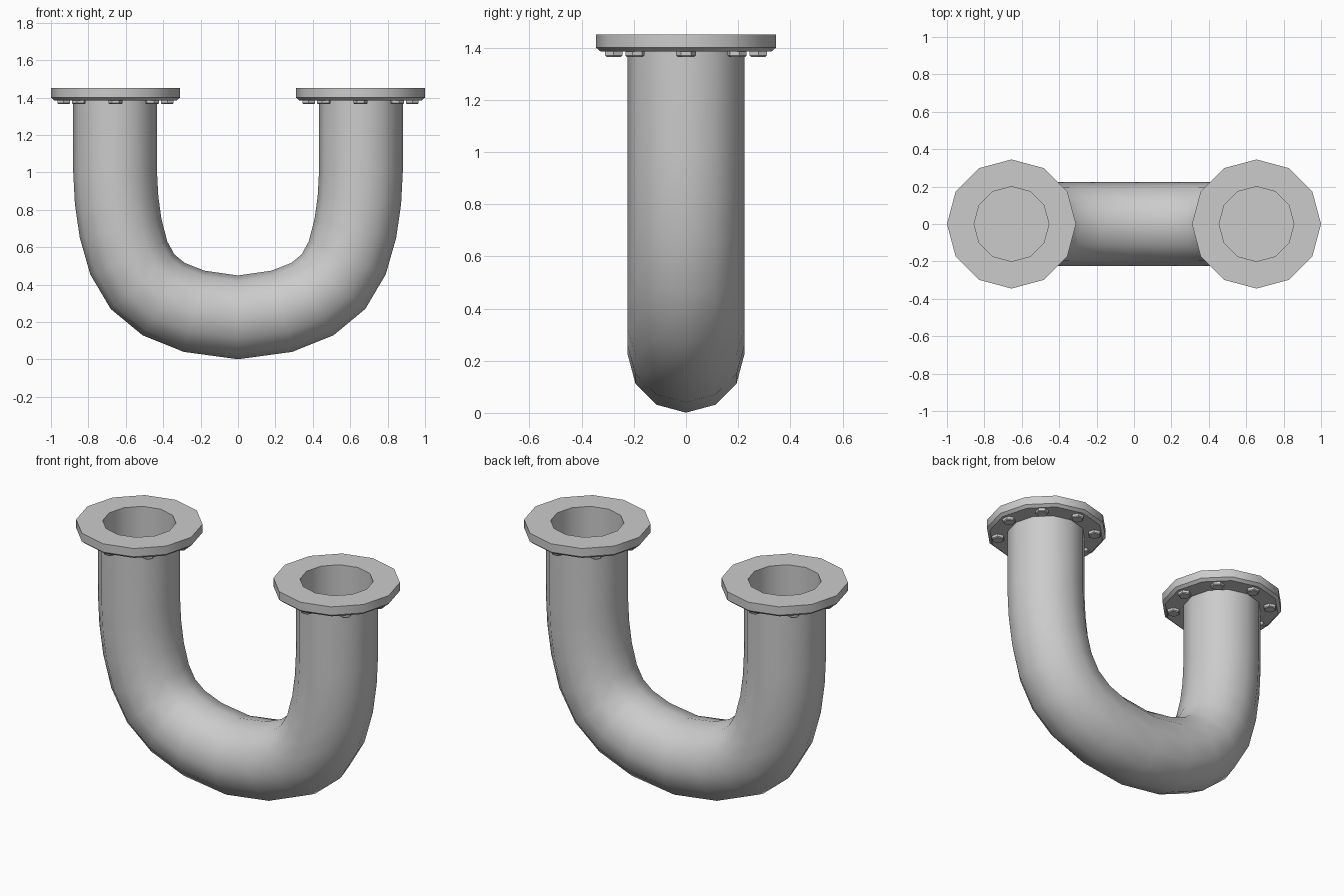
import bpy, bmesh, math
from mathutils import Vector

if "Cube" in bpy.data.objects:
    bpy.data.objects.remove(bpy.data.objects["Cube"])

SIDES = 12
LEG_X = 0.655


def loft(name, rings, cap_end=False, angle=50):
    """Skin a list of closed rings with quads."""
    bm = bmesh.new()
    vs = [[bm.verts.new(p) for p in ring] for ring in rings]
    n = len(rings[0])
    for lo, hi in zip(vs, vs[1:]):
        for k in range(n):
            j = (k + 1) % n
            bm.faces.new((lo[k], lo[j], hi[j], hi[k]))
    if cap_end:
        bm.faces.new(vs[-1])
    mesh = bpy.data.meshes.new(name)
    bm.to_mesh(mesh)
    bm.free()
    ob = bpy.data.objects.new(name, mesh)
    bpy.context.collection.objects.link(ob)
    bpy.ops.object.select_all(action='DESELECT')
    ob.select_set(True)
    bpy.context.view_layer.objects.active = ob
    bpy.ops.object.shade_smooth_by_angle(angle=math.radians(angle))
    return ob


def circle(cx, cy, r, z, n=SIDES, turn=0.0):
    return [(cx + r * math.cos(turn + math.tau * k / n),
             cy + r * math.sin(turn + math.tau * k / n), z) for k in range(n)]


# U-shaped pipe: (outer x, outer z, inner x, inner z) of each section, right half
half = [(0, 0, 0, 0.45),
        (0.29, 0.04, 0.18, 0.475),
        (0.51, 0.13, 0.285, 0.515),
        (0.68, 0.27, 0.34, 0.56),
        (0.79, 0.455, 0.378, 0.63),
        (0.845, 0.65, 0.41, 0.75),
        (0.87, 0.83, 0.428, 0.87),
        (0.88, 1.0, 0.434, 1.0),
        (0.88, 1.39, 0.434, 1.39)]
path = [(-a, b, -c, d) for a, b, c, d in half[:0:-1]] + half
rings = []
for ox, oz, ix, iz in path:
    mid = Vector(((ox + ix) / 2, 0, (oz + iz) / 2))
    out = Vector((ox - ix, 0, oz - iz)).normalized()
    rings.append([mid + 0.224 * (math.cos(a) * out + math.sin(a) * Vector((0, 1, 0)))
                  for a in (math.tau * k / SIDES for k in range(SIDES))])
loft("pipe", rings, angle=60)

# Flange profile (radius, z), running from the underside into the bore
profile = [(0.21, 1.385), (0.327, 1.385), (0.345, 1.40), (0.345, 1.45),
           (0.2, 1.45), (0.2, 1.0)]

for side, label in ((-1, "left"), (1, "right")):
    cx = side * LEG_X
    loft(f"{label}_flange", [circle(cx, 0, r, z) for r, z in profile],
         cap_end=True, angle=40)

    # Hex bolt heads under the flange
    for b in range(8):
        a = math.tau * b / 8
        x, y = cx + 0.277 * math.cos(a), 0.277 * math.sin(a)
        turn = a + math.pi / 2
        # rings run downward, so reverse each for outward normals
        bolt = [circle(x, y, r, z, 6, turn)[::-1]
                for r, z in ((0.038, 1.39), (0.038, 1.37), (0.033, 1.365))]
        loft(f"{label}_bolt_{b + 1}", bolt, cap_end=True, angle=20)
